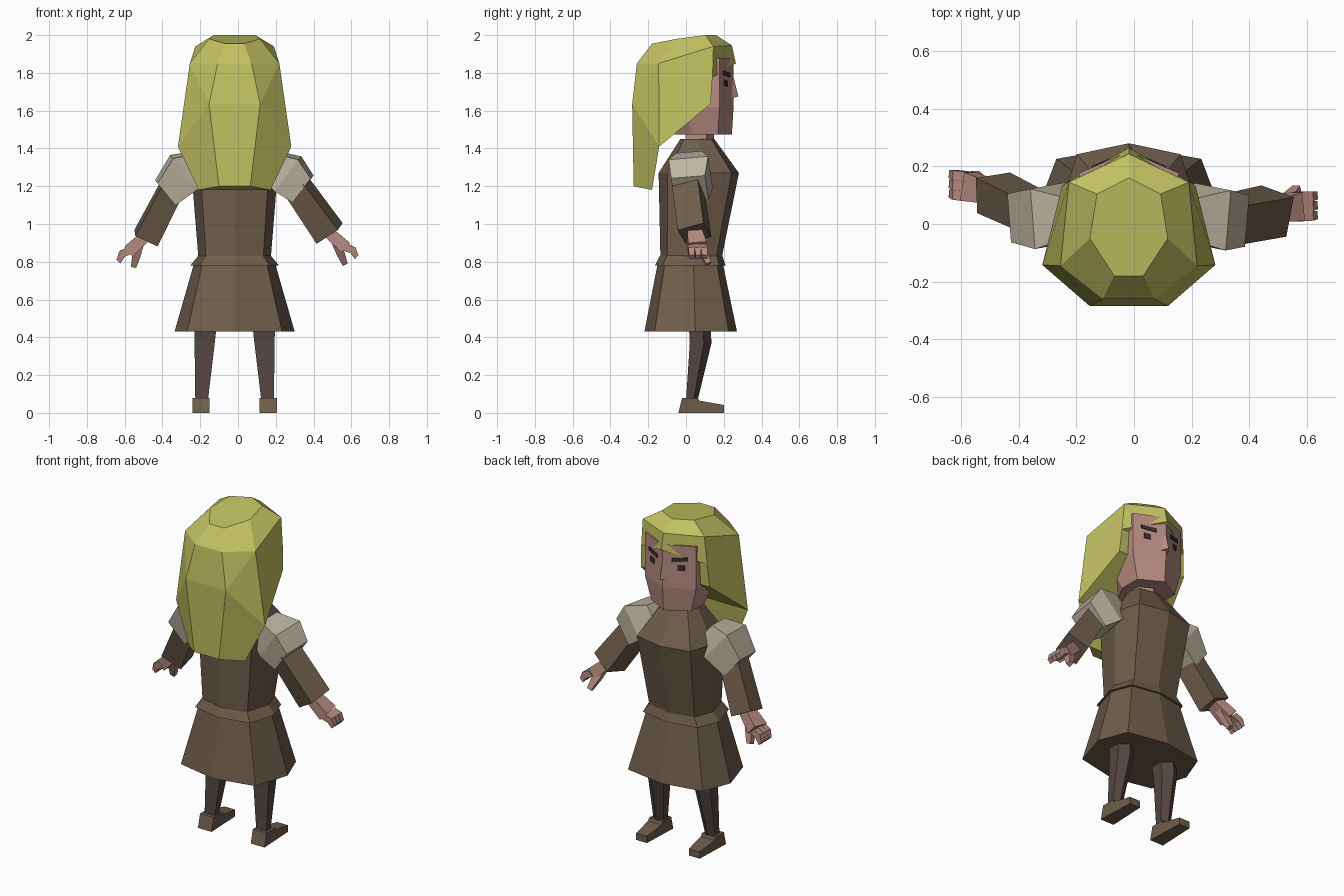
import bpy, bmesh, math
from mathutils import Vector

if "Cube" in bpy.data.objects:
    bpy.data.objects.remove(bpy.data.objects["Cube"])

CX = -0.018  # body centre line


def material(name, rgb):
    m = bpy.data.materials.new(name)
    lin = [((c / 255 + 0.055) / 1.055) ** 2.4 for c in rgb]
    m.diffuse_color = (*lin, 1)
    m.use_nodes = True
    m.node_tree.nodes["Principled BSDF"].inputs["Base Color"].default_value = m.diffuse_color
    return m


HAIR = material("blond hair", (194, 194, 98))
SKIN = material("skin", (184, 140, 130))
BROWN = material("brown cloth", (110, 93, 75))
HOSE = material("dark hose", (82, 69, 65))
PALE = material("pale cloth", (190, 180, 160))
DARK = material("dark eye", (56, 48, 46))


def mesh(name, verts, faces, mat):
    bm = bmesh.new()
    vs = [bm.verts.new(v) for v in verts]
    for f in faces:
        bm.faces.new([vs[i] for i in f])
    bmesh.ops.recalc_face_normals(bm, faces=bm.faces)
    me = bpy.data.meshes.new(name)
    bm.to_mesh(me)
    bm.free()
    me.materials.append(mat)
    ob = bpy.data.objects.new(name, me)
    bpy.context.collection.objects.link(ob)
    return ob


def loft(name, rings, mat):
    n = len(rings[0])
    faces = [list(range(n)), [(len(rings) - 1) * n + i for i in range(n)]]
    for r in range(len(rings) - 1):
        for i in range(n):
            j = (i + 1) % n
            faces.append([r * n + i, r * n + j, (r + 1) * n + j, (r + 1) * n + i])
    return mesh(name, [p for ring in rings for p in ring], faces, mat)


def limb(name, sections, mat, twist=0.0, n=4):
    """Straight limb: sections are (centre, half width, half depth along y)."""
    axis = (Vector(sections[-1][0]) - Vector(sections[0][0])).normalized()
    side = axis.cross(Vector((0, 1, 0))).normalized()
    deep = side.cross(axis)
    k = 1 / math.cos(math.pi / n)
    rings = []
    for c, w, d in sections:
        ring = []
        for i in range(n):
            a = 2 * math.pi * (i + 0.5) / n
            u, v = k * math.cos(a), k * math.sin(a)
            u, v = (u * w * math.cos(twist) - v * d * math.sin(twist),
                    u * w * math.sin(twist) + v * d * math.cos(twist))
            ring.append(Vector(c) + side * u + deep * v)
        rings.append(ring)
    return loft(name, rings, mat)


def body_ring(z, sx, yb, yf):
    """Eight-sided section with a soft point at front and back."""
    half = [(0.79, 0.11), (1, 0.55), (0.79, 0.91)]
    pts = [(0, 0)] + half + [(0, 1)] + [(-x, y) for x, y in reversed(half)]
    return [(CX + sx * x, yb + (yf - yb) * y, z) for x, y in pts]


# Tunic, belt and skirt
loft("tunic", [body_ring(0.80, 0.19, -0.135, 0.185), body_ring(1.27, 0.228, -0.145, 0.28),
               body_ring(1.45, 0.11, -0.03, 0.15)], BROWN)
loft("belt", [body_ring(0.78, 0.235, -0.165, 0.21), body_ring(0.832, 0.192, -0.138, 0.192)], BROWN)
loft("skirt", [body_ring(0.43, 0.318, -0.22, 0.27), body_ring(0.79, 0.215, -0.15, 0.195)], BROWN)

# Hose and shoes
for s, side in ((-1, "left"), (1, "right")):
    def leg_ring(z, x0, x1, y0, y1):
        xm, ym = (x0 + x1) / 2, y0 + (y1 - y0) * 0.65
        return [(CX + s * x, y, z) for x, y in
                ((x0, y0), (x1, y0), (x1, ym), (xm, y1), (x0, ym))]
    loft(side + "_leg", [leg_ring(0.06, 0.142, 0.208, 0, 0.06), leg_ring(0.37, 0.105, 0.212, 0.02, 0.135),
                         leg_ring(0.55, 0.085, 0.215, 0.01, 0.125)], HOSE)
    profile = [(-0.04, 0), (0.2, 0), (0.2, 0.042), (0.07, 0.065), (0.062, 0.08), (-0.02, 0.08)]
    rings = [[(CX + s * (0.178 + e * (0.046 if y < 0.1 else 0.036)), y, z) for y, z in profile]
             for e in (-1, 1)]
    loft(side + "_shoe", rings, BROWN)

# Puffed shoulders
limb("left_shoulder_puff", [((-0.19, 0.03, 1.325), 0.07, 0.07), ((-0.285, 0.03, 1.275), 0.105, 0.105),
                            ((-0.385, 0.03, 1.165), 0.076, 0.085)], PALE, 0.12)
limb("right_shoulder_puff", [((0.155, 0.025, 1.325), 0.07, 0.07), ((0.265, 0.025, 1.265), 0.105, 0.105),
                             ((0.345, 0.02, 1.185), 0.08, 0.09)], PALE, -0.12)

# Sleeves
limb("left_sleeve", [((-0.345, 0.04, 1.2), 0.06, 0.06), ((-0.487, 0.108, 0.925), 0.066, 0.063)], BROWN, 0.15)
limb("right_sleeve", [((0.31, 0.01, 1.2), 0.06, 0.072), ((0.485, 0.045, 0.95), 0.07, 0.072)], BROWN, -0.3)


# Hands: palm, three fingers, thumb
def hand(side, wrist, palm, tip, thumb):
    w, p, t, th = map(Vector, (wrist, palm, tip, thumb))
    limb(side + "_palm", [(w, 0.03, 0.038), (p, 0.034, 0.05)], SKIN)
    for i in (-1, 0, 1):
        off = Vector((0, 0.034 * i, 0))
        mid = p.lerp(t, 0.5) + off + Vector((0.012 * (1 if t.x > 0 else -1), 0, 0.01))
        limb("%s_finger_%d" % (side, i + 2), [(p + off, 0.021, 0.017), (mid, 0.02, 0.017),
                                              (t + off, 0.014, 0.014)], SKIN)
    base = w.lerp(p, 0.35)
    limb(side + "_thumb", [(base, 0.024, 0.022), (base.lerp(th, 0.55), 0.022, 0.02),
                           (th, 0.014, 0.015)], SKIN)


hand("left", (-0.49, 0.108, 0.935), (-0.573, 0.13, 0.86), (-0.632, 0.14, 0.802), (-0.552, 0.17, 0.775))
hand("right", (0.48, 0.045, 0.955), (0.565, 0.06, 0.878), (0.628, 0.065, 0.825), (0.565, 0.12, 0.79))

# Neck
loft("neck", [[(CX + x * k, 0.07 + y * k, z) for x, y in ((-0.08, -0.075), (0.08, -0.075), (0.08, 0.04),
      (0, 0.08), (-0.08, 0.04))] for z, k in ((1.4, 1), (1.52, 0.95))], SKIN)


# Head with a pointed front plane
def head_ring(z, w, yf, yb):
    return [(CX + x, y, z) for x, y in ((-0.6 * w, yb), (0.6 * w, yb), (w, yb + 0.1), (w, yf - 0.075),
                                        (0, yf), (-w, yf - 0.075), (-w, yb + 0.1))]


loft("head", [head_ring(1.475, 0.135, 0.243, -0.06), head_ring(1.62, 0.172, 0.252, -0.12),
              head_ring(1.88, 0.172, 0.252, -0.12)], SKIN)

# Nose
mesh("nose", [(CX - 0.012, 0.245, 1.77), (CX + 0.012, 0.245, 1.77), (CX + 0.032, 0.232, 1.665),
              (CX - 0.032, 0.232, 1.665), (CX, 0.277, 1.675), (CX, 0.254, 1.77)],
     [(0, 1, 5), (1, 2, 4, 5), (0, 5, 4, 3), (3, 4, 2), (0, 3, 2, 1)], SKIN)

# Eyes and brows: thin plates lying on the two face planes
for s, side in ((-1, "left"), (1, "right")):
    def plate(name, corners):
        rings = [[(CX + s * x, 0.252 - x * 0.436 + d, z) for x, z in corners] for d in (-0.004, 0.005)]
        loft(side + name, rings, DARK)
    plate("_eye", [(0.08, 1.727), (0.115, 1.73), (0.115, 1.763), (0.08, 1.758)])
    plate("_brow", [(0.05, 1.777), (0.13, 1.79), (0.13, 1.812), (0.05, 1.8)])

# Hair: one closed faceted volume, half described and mirrored
half = {"F0": (0, 0.16, 2.0), "S0": (0.11, 0.104, 2.0), "T0": (0.135, -0.05, 1.98), "B0": (0.05, -0.18, 1.955),
        "F1": (0, 0.243, 1.945), "S1": (0.208, 0.145, 1.94), "T1": (0.237, -0.145, 1.85), "B1": (0.09, -0.26, 1.85),
        "F2": (0, 0.264, 1.85), "S2": (0.222, 0.14, 1.775), "S3": (0.232, 0.13, 1.635), "T3": (0.3, -0.142, 1.41),
        "B3": (0.135, -0.285, 1.635), "T4": (0.19, -0.18, 1.18), "B4": (0.083, -0.277, 1.2)}
keys, verts = {}, []
for k, (x, y, z) in half.items():
    for s in (1, -1):
        if x == 0 and s < 0:
            keys[k, s] = keys[k, 1]
            continue
        keys[k, s] = len(verts)
        verts.append((CX + s * x, y, z))
faces = []
for f in ("F0 S0 S1 F1", "S0 T0 T1 S1", "T0 B0 B1 T1", "F1 S1 S2 F2", "S1 T1 T3 S3",
          "S1 S3 S2", "T1 B1 B3", "T1 B3 T3", "T3 B3 B4 T4"):
    for s in (1, -1):
        faces.append([keys[k, s] for k in f.split()])
for f in ("B0 B1", "B1 B3", "B3 B4", "B4 T4", "T4 T3", "T3 S3", "S3 S2"):
    a, b = f.split()
    faces.append([keys[a, 1], keys[b, 1], keys[b, -1], keys[a, -1]])
faces.append([keys["F2", 1], keys["S2", 1], keys["S2", -1]])
faces.append([keys["F0", 1]] + [keys[k, 1] for k in ("S0", "T0", "B0")] + [keys[k, -1] for k in ("B0", "T0", "S0")])
mesh("hair", verts, faces, HAIR)
